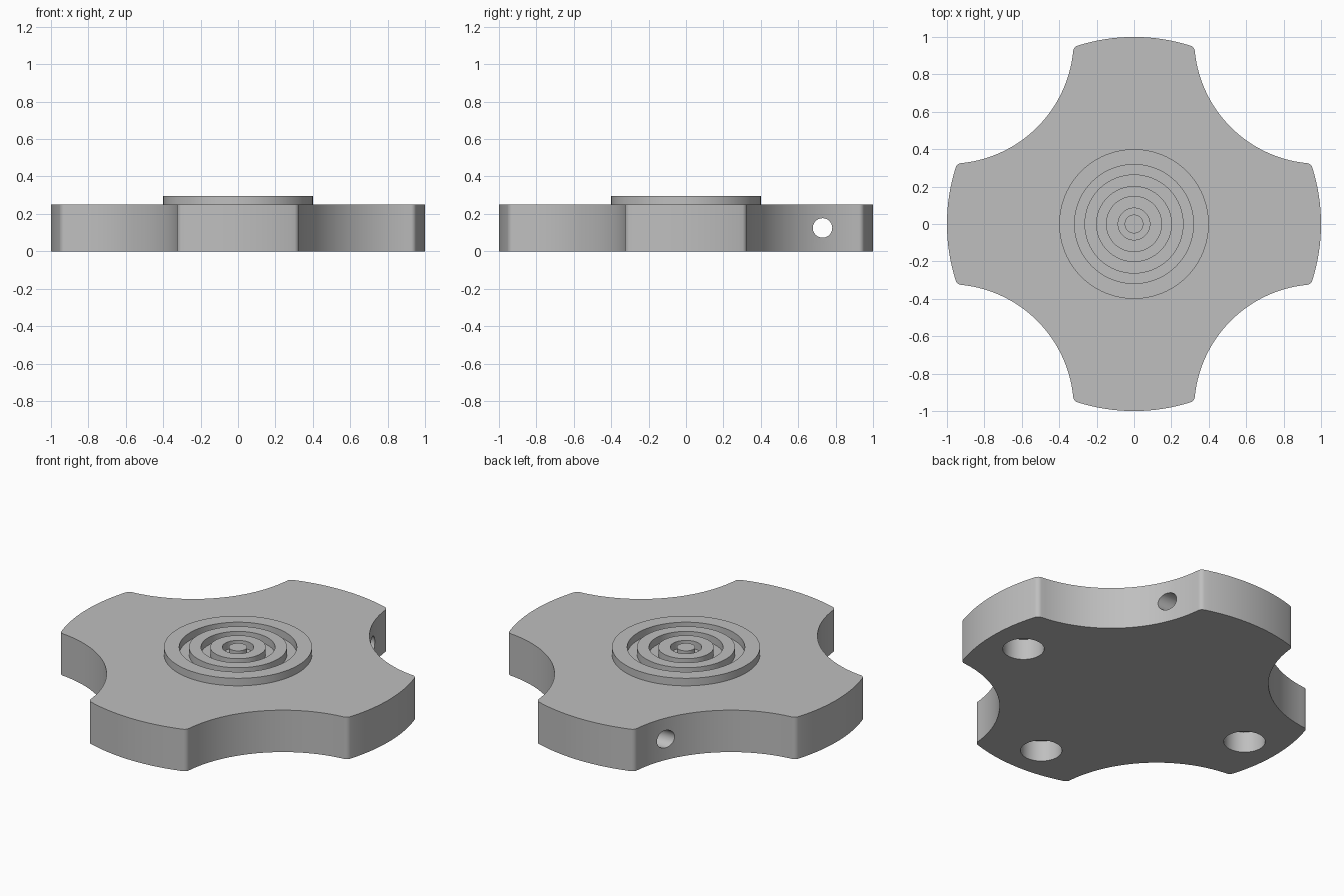
import bpy, bmesh, math
from mathutils import Vector

if "Cube" in bpy.data.objects:
    bpy.data.objects.remove(bpy.data.objects["Cube"])

TOP, BOSS_TOP = 0.25, 0.295
grey = bpy.data.materials.new("light grey")
grey.diffuse_color = (0.52, 0.52, 0.52, 1)
grey.use_nodes = True
grey.node_tree.nodes["Principled BSDF"].inputs["Base Color"].default_value = grey.diffuse_color


def make_object(name, bm):
    bmesh.ops.recalc_face_normals(bm, faces=bm.faces)
    mesh = bpy.data.meshes.new(name)
    bm.to_mesh(mesh)
    bm.free()
    obj = bpy.data.objects.new(name, mesh)
    bpy.context.collection.objects.link(obj)
    mesh.materials.append(grey)
    return obj


def shade(obj):
    bpy.ops.object.select_all(action='DESELECT')
    obj.select_set(True)
    bpy.context.view_layer.objects.active = obj
    bpy.ops.object.shade_smooth_by_angle(angle=math.radians(25))


def arc(center, radius, start, end, steps):
    return [center + radius * Vector((math.cos(a), math.sin(a)))
            for a in (start + (end - start) * i / steps for i in range(steps + 1))]


def angle(v):
    return math.atan2(v.y, v.x)


def body_quarter():
    """Half lobe end, rounded corner, concave notch, rounded corner, half lobe end."""
    c, notch_r, fillet = Vector((0.99, 0.99)), 0.668, 0.032
    # centre of the rounding circle, inside the rim and tangent to the notch
    d, near, far = c.length, 1 - fillet, notch_r + fillet
    along = (near**2 - far**2 + d**2) / (2 * d)
    side = math.sqrt(near**2 - along**2)
    u = c.normalized()
    f = u * along + Vector((u.y, -u.x)) * side
    pts = arc(Vector((0, 0)), 1, 0, angle(f), 12)
    pts += arc(f, fillet, angle(f), angle(c - f), 6)[1:]
    a0 = angle(f - c) % (2 * math.pi)
    notch = arc(c, notch_r, a0, math.radians(225), 20)[1:]
    half = pts + notch
    # mirror across the diagonal, leaving out the shared end points
    return half + [Vector((p.y, p.x)) for p in reversed(half[1:-1])]


def build_body():
    bm = bmesh.new()
    quarter = body_quarter()
    outline = []
    for k in range(4):
        ca, sa = ((1, 0), (0, 1), (-1, 0), (0, -1))[k]
        outline += [(p.x * ca - p.y * sa, p.x * sa + p.y * ca, 0) for p in quarter]
    face = bm.faces.new([bm.verts.new(p) for p in outline])
    new = bmesh.ops.extrude_face_region(bm, geom=[face])["geom"]
    bmesh.ops.translate(bm, vec=(0, 0, TOP),
                        verts=[v for v in new if isinstance(v, bmesh.types.BMVert)])
    return make_object("four_lobed_body", bm)


def cut_cylinder(target, location, radius, depth, rotation=(0, 0, 0)):
    bpy.ops.mesh.primitive_cylinder_add(vertices=48, radius=radius, depth=depth,
                                        location=location, rotation=rotation)
    cutter = bpy.context.object
    cutter.name = "hole_cutter"
    cutter.hide_render = True
    cutter.data.materials.append(grey)
    mod = target.modifiers.new("hole", 'BOOLEAN')
    mod.operation, mod.solver, mod.object = 'DIFFERENCE', 'EXACT', cutter
    bpy.context.view_layer.objects.active = target
    bpy.ops.object.modifier_apply(modifier=mod.name)
    bpy.data.objects.remove(cutter)


def ring(name, inner, outer, segments=96):
    """Raised ring standing on the body; a zero inner radius gives a solid post."""
    profile = [(outer, TOP), (outer, BOSS_TOP), (inner, BOSS_TOP)]
    if inner > 0:
        profile.append((inner, TOP))
    bm = bmesh.new()
    verts = [bm.verts.new((r, 0, z)) for r, z in profile]
    edges = [bm.edges.new(pair) for pair in zip(verts, verts[1:])]
    bmesh.ops.spin(bm, geom=verts + edges, cent=(0, 0, 0), axis=(0, 0, 1),
                   angle=2 * math.pi, steps=segments)
    bmesh.ops.remove_doubles(bm, verts=bm.verts, dist=1e-5)
    obj = make_object(name, bm)
    # keep the open-bottomed ring facing outward
    if max(obj.data.polygons, key=lambda p: p.center.z).normal.z < 0:
        obj.data.flip_normals()
    shade(obj)


body = build_body()
# blind sockets under three lobes
for x, y in ((0.78, 0), (-0.78, 0), (0, -0.78)):
    cut_cylinder(body, (x, y, 0), 0.112, 0.248)
# cross hole through the rear lobe
cut_cylinder(body, (0, 0.73, 0.125), 0.052, 2, (0, math.pi / 2, 0))
shade(body)

# concentric raised rings and centre post
ring("outer_ring", 0.318, 0.4)
ring("middle_ring", 0.2, 0.265)
ring("inner_ring", 0.085, 0.15)
ring("centre_post", 0, 0.05, 48)
